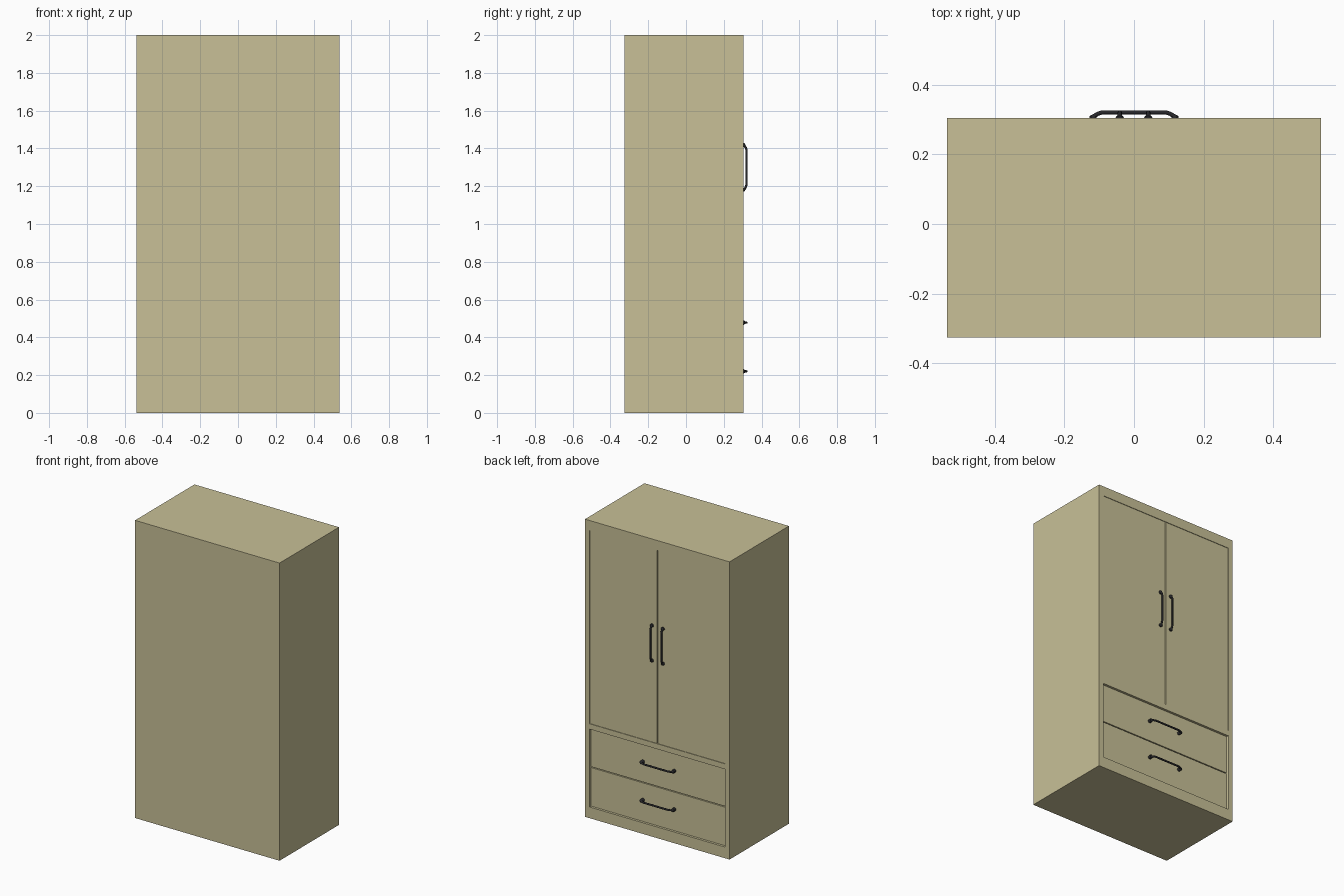
import bpy
from math import radians

if "Cube" in bpy.data.objects:
    bpy.data.objects.remove(bpy.data.objects["Cube"])

W, BACK, FACE = 0.537, -0.326, 0.305   # half width, rear plane, door-side plane
IN = 0.503                             # half width of the openings


def material(name, rgb):
    m = bpy.data.materials.new(name)
    m.diffuse_color = (*rgb, 1)
    m.use_nodes = True
    m.node_tree.nodes["Principled BSDF"].inputs["Base Color"].default_value = m.diffuse_color
    return m


wood = material("painted_wood", (0.58, 0.53, 0.31))
black = material("black_metal", (0.02, 0.02, 0.023))


def box(name, x0, x1, y0, y1, z0, z1):
    bpy.ops.mesh.primitive_cube_add(
        size=1, location=((x0 + x1) / 2, (y0 + y1) / 2, (z0 + z1) / 2))
    o = bpy.context.object
    o.name = name
    o.scale = (x1 - x0, y1 - y0, z1 - z0)
    bpy.ops.object.transform_apply(location=False, rotation=False, scale=True)
    o.data.materials.append(wood)
    return o


# Carcass with two shallow openings in its door side
carcass = box("carcass", -W, W, BACK, FACE, 0, 2)
for z0, z1 in ((0.634, 1.934), (0.075, 0.598)):
    cutter = box("opening_cutter", -IN, IN, FACE - 0.035, FACE + 0.1, z0, z1)
    cutter.hide_render = True
    mod = carcass.modifiers.new("opening", 'BOOLEAN')
    mod.operation = 'DIFFERENCE'
    mod.solver = 'EXACT'
    mod.object = cutter
    bpy.context.view_layer.objects.active = carcass
    bpy.ops.object.modifier_apply(modifier=mod.name)
    bpy.data.objects.remove(cutter)

# Doors, almost flush, with a narrow gap between them
GAP = 0.003
box("door_left", -IN, -GAP, FACE - 0.035, FACE - 0.004, 0.634, 1.934)
box("door_right", GAP, IN, FACE - 0.035, FACE - 0.004, 0.634, 1.934)

# Drawer fronts, set deeper
box("drawer_lower", -IN, IN, FACE - 0.035, FACE - 0.016, 0.075, 0.337 - GAP)
box("drawer_upper", -IN, IN, FACE - 0.035, FACE - 0.016, 0.337 + GAP, 0.598)


def handle(name, x, z, root, upright):
    """Round bar with bent ends and flared feet; root is the foot's depth."""
    half = [(0.117, root, 2.0), (0.117, FACE + 0.001, 2.0),
            (0.113, FACE + 0.006, 1.05), (0.104, FACE + 0.0115, 1.0),
            (0.094, FACE + 0.0150, 1.0), (0.086, FACE + 0.0155, 1.0)]
    pts = half + [(-a, b, r) for a, b, r in reversed(half)]
    cu = bpy.data.curves.new(name, 'CURVE')
    cu.dimensions = '3D'
    cu.bevel_depth = 0.006
    cu.bevel_resolution = 4
    cu.use_fill_caps = True
    sp = cu.splines.new('POLY')
    sp.points.add(len(pts) - 1)
    for p, (a, b, r) in zip(sp.points, pts):
        p.co = (a, b, 0, 1)
        p.radius = r
    o = bpy.data.objects.new(name, cu)
    bpy.context.collection.objects.link(o)
    o.location = (x, 0, z)
    if upright:
        o.rotation_euler = (0, radians(90), 0)
    cu.materials.append(black)
    bpy.ops.object.select_all(action='DESELECT')
    o.select_set(True)
    bpy.context.view_layer.objects.active = o
    bpy.ops.object.convert(target='MESH')
    bpy.ops.object.shade_smooth_by_angle(angle=radians(40))


# Door handles and drawer handles
handle("door_handle_left", -0.041, 1.30, FACE - 0.006, True)
handle("door_handle_right", 0.041, 1.30, FACE - 0.006, True)
handle("drawer_handle_lower", 0, 0.22, FACE - 0.018, False)
handle("drawer_handle_upper", 0, 0.478, FACE - 0.018, False)
